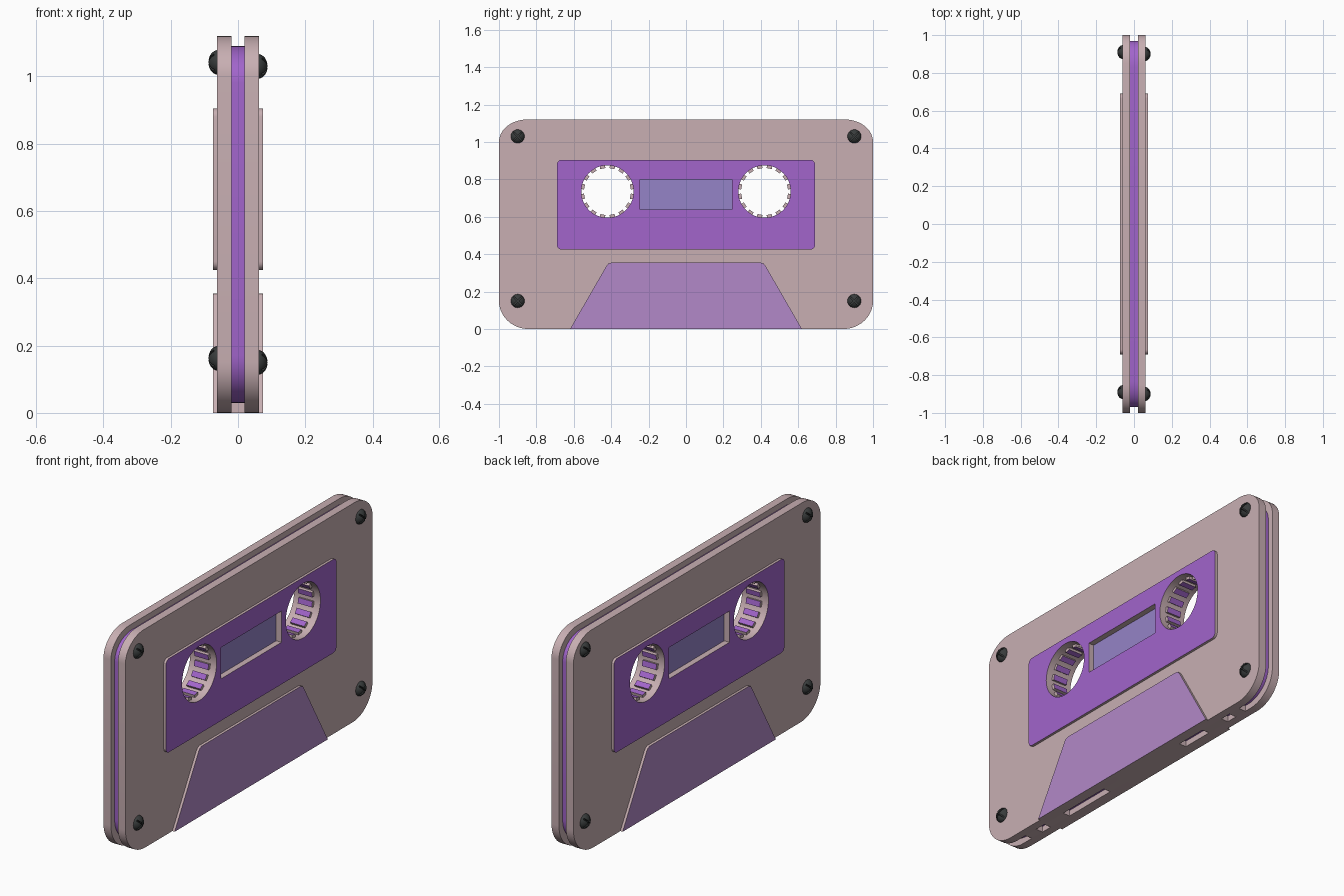
import bpy, bmesh
from math import sin, cos, pi, radians
from mathutils import Matrix, Vector

if "Cube" in bpy.data.objects:
    bpy.data.objects.remove(bpy.data.objects["Cube"])


def material(name, rgb):
    m = bpy.data.materials.new(name)
    m.diffuse_color = (*rgb, 1)
    m.use_nodes = True
    m.node_tree.nodes["Principled BSDF"].inputs["Base Color"].default_value = m.diffuse_color
    return m


PINK = material("pale_pink", (0.58, 0.43, 0.45))
PURPLE = material("purple", (0.36, 0.13, 0.60))
LILAC = material("lilac", (0.45, 0.25, 0.58))
GLASS = material("window_blue", (0.30, 0.23, 0.57))
DARK = material("dark_metal", (0.04, 0.045, 0.045))

# local x, y, z become world y, z, x
SIDEWAYS = Matrix(((0, 0, 1, 0), (1, 0, 0, 0), (0, 1, 0, 0), (0, 0, 0, 1)))
HUB_Y, HUB_Z, HUB_R = 0.42, 0.735, 0.14


def circle(y, z, r, n=48):
    return [(y + r * cos(2 * pi * i / n), z + r * sin(2 * pi * i / n)) for i in range(n)]


def rounded(hy, z0, z1, bottom, top, n=12):
    """Rectangle outline with elliptical corners."""
    pts = []
    for k, (sy, z, sz, (ry, rz)) in enumerate([(1, z1, -1, top), (-1, z1, -1, top),
                                               (-1, z0, 1, bottom), (1, z0, 1, bottom)]):
        for i in range(n + 1):
            a = pi / 2 * (k + i / n)
            pts.append((sy * (hy - ry) + ry * cos(a), z + sz * rz + rz * sin(a)))
    return pts


def rect(y0, y1, z0, z1):
    return [(y0, z0), (y1, z0), (y1, z1), (y0, z1)]


def smooth(ob):
    bpy.ops.object.select_all(action='DESELECT')
    ob.select_set(True)
    bpy.context.view_layer.objects.active = ob
    bpy.ops.object.shade_smooth_by_angle(angle=radians(30))


def plate(name, x0, x1, loops, mat, face_mat=None):
    """Flat plate with holes, extruded along x; face_mat colours the outward face."""
    cu = bpy.data.curves.new(name, 'CURVE')
    cu.dimensions, cu.fill_mode = '2D', 'BOTH'
    cu.extrude = abs(x1 - x0) / 2
    for pts in loops:
        sp = cu.splines.new('POLY')
        sp.points.add(len(pts) - 1)
        for p, (y, z) in zip(sp.points, pts):
            p.co = (y, z, 0, 1)
        sp.use_cyclic_u = True
    ob = bpy.data.objects.new(name, cu)
    bpy.context.collection.objects.link(ob)
    bpy.ops.object.select_all(action='DESELECT')
    ob.select_set(True)
    bpy.context.view_layer.objects.active = ob
    bpy.ops.object.convert(target='MESH')
    ob = bpy.context.view_layer.objects.active
    me = ob.data
    me.transform(Matrix.Translation(((x0 + x1) / 2, 0, 0)) @ SIDEWAYS)
    me.materials.clear()
    me.materials.append(mat)
    if face_mat:
        me.materials.append(face_mat)
    bm = bmesh.new()
    bm.from_mesh(me)
    bmesh.ops.remove_doubles(bm, verts=bm.verts, dist=1e-5)
    bmesh.ops.recalc_face_normals(bm, faces=bm.faces)
    for f in bm.faces:
        out = abs(f.normal.x) > 0.9 and abs(f.calc_center_median().x - x1) < 1e-4
        f.material_index = 1 if face_mat and out else 0
    bm.to_mesh(me)
    bm.free()
    smooth(ob)
    return ob


def box(bm, size, mat):
    return bmesh.ops.create_cube(bm, size=1, matrix=mat @ Matrix.Diagonal((*size, 1)))['verts']


holes = [circle(s * HUB_Y, HUB_Z, HUB_R) for s in (-1, 1)]
window = rect(-0.245, 0.245, 0.64, 0.80)
shell = rounded(1.0, 0, 1.12, (0.16, 0.15), (0.15, 0.12))
label = rounded(0.69, 0.425, 0.905, (0.025, 0.025), (0.025, 0.025), 5)
trapezoid = [(-0.62, 0), (0.62, 0), (0.425, 0.338), (0.415, 0.35), (0.40, 0.355),
             (-0.40, 0.355), (-0.415, 0.35), (-0.425, 0.338)]

# outer shells, raised panels and windows on both sides
for side, s in (("left", -1), ("right", 1)):
    plate(f"shell_{side}", s * 0.02, s * 0.062, [shell] + holes + [window], PINK)
    plate(f"label_{side}", s * 0.062, s * 0.075, [label] + holes + [window], PINK, PURPLE)
    plate(f"lower_panel_{side}", s * 0.062, s * 0.075, [trapezoid], PINK, LILAC)
    plate(f"window_{side}", s * 0.02, s * 0.045, [window], GLASS)

# inner core with clearance for the hub rings
core = rounded(0.97, 0.03, 1.09, (0.15, 0.14), (0.14, 0.11))
plate("core", -0.02, 0.02,
      [core] + [circle(s * HUB_Y, HUB_Z, 0.15) for s in (-1, 1)], PURPLE)

# bottom edge strip, left open at the tape slots
edges = [-0.78, -0.70, -0.64, -0.50, -0.20, 0.36, 0.53, 0.67, 0.73, 0.80]
for i in range(0, len(edges), 2):
    plate(f"bottom_strip_{i // 2 + 1}", -0.02, 0.02,
          [rect(edges[i], edges[i + 1], 0, 0.031)], PINK)

# hub rings and their teeth
for side, s in (("front", -1), ("back", 1)):
    plate(f"hub_ring_{side}", -0.02, 0.02,
          [circle(s * HUB_Y, HUB_Z, 0.15), circle(s * HUB_Y, HUB_Z, HUB_R)], PINK)
    bm = bmesh.new()
    for i in range(16):
        a = 2 * pi * (i + 0.5) / 16
        turn = Matrix.Translation((0, s * HUB_Y, HUB_Z)) @ Matrix.Rotation(a, 4, 'X')
        verts = box(bm, (0.08, 0.018, 0.028), turn @ Matrix.Translation((0, 0.134, 0)))
        inward = -(turn.to_3x3() @ Vector((0, 1, 0)))
        bm.normal_update()
        for f in {f for v in verts for f in v.link_faces}:
            f.material_index = int(f.normal.dot(inward) > 0.9)
    me = bpy.data.meshes.new(f"hub_teeth_{side}")
    bm.to_mesh(me)
    bm.free()
    me.materials.append(PINK)
    me.materials.append(PURPLE)
    bpy.context.collection.objects.link(bpy.data.objects.new(me.name, me))

# domed screws with a cross slot, slightly offset on the left side
for side, s, dy, dz in (("left", -1, 0.01, 0.012), ("right", 1, 0, 0)):
    for y in (-0.9, 0.9):
        for z in (0.15, 1.03):
            at = Matrix.Translation((s * 0.058, y + dy, z + dz))
            bpy.ops.mesh.primitive_uv_sphere_add(segments=24, ring_count=16, radius=1)
            screw = bpy.context.object
            screw.name = f"screw_{side}_{'top' if z > 0.5 else 'bottom'}_{'back' if y > 0 else 'front'}"
            screw.data.transform(at @ Matrix.Diagonal((0.030, 0.037, 0.037, 1))
                                 @ Matrix.Rotation(pi / 2, 4, 'Y'))
            screw.data.materials.append(DARK)
            for a in (pi / 4, -pi / 4):
                bm = bmesh.new()
                box(bm, (0.03, 0.1, 0.007), at @ Matrix.Rotation(a, 4, 'X')
                    @ Matrix.Translation((s * 0.029, 0, 0)))
                me = bpy.data.meshes.new("slot_cutter")
                bm.to_mesh(me)
                bm.free()
                cutter = bpy.data.objects.new("slot_cutter", me)
                cutter.hide_render = True
                bpy.context.collection.objects.link(cutter)
                mod = screw.modifiers.new("slot", 'BOOLEAN')
                mod.object, mod.solver = cutter, 'EXACT'
                bpy.context.view_layer.objects.active = screw
                bpy.ops.object.modifier_apply(modifier=mod.name)
                bpy.data.objects.remove(cutter)
            smooth(screw)
